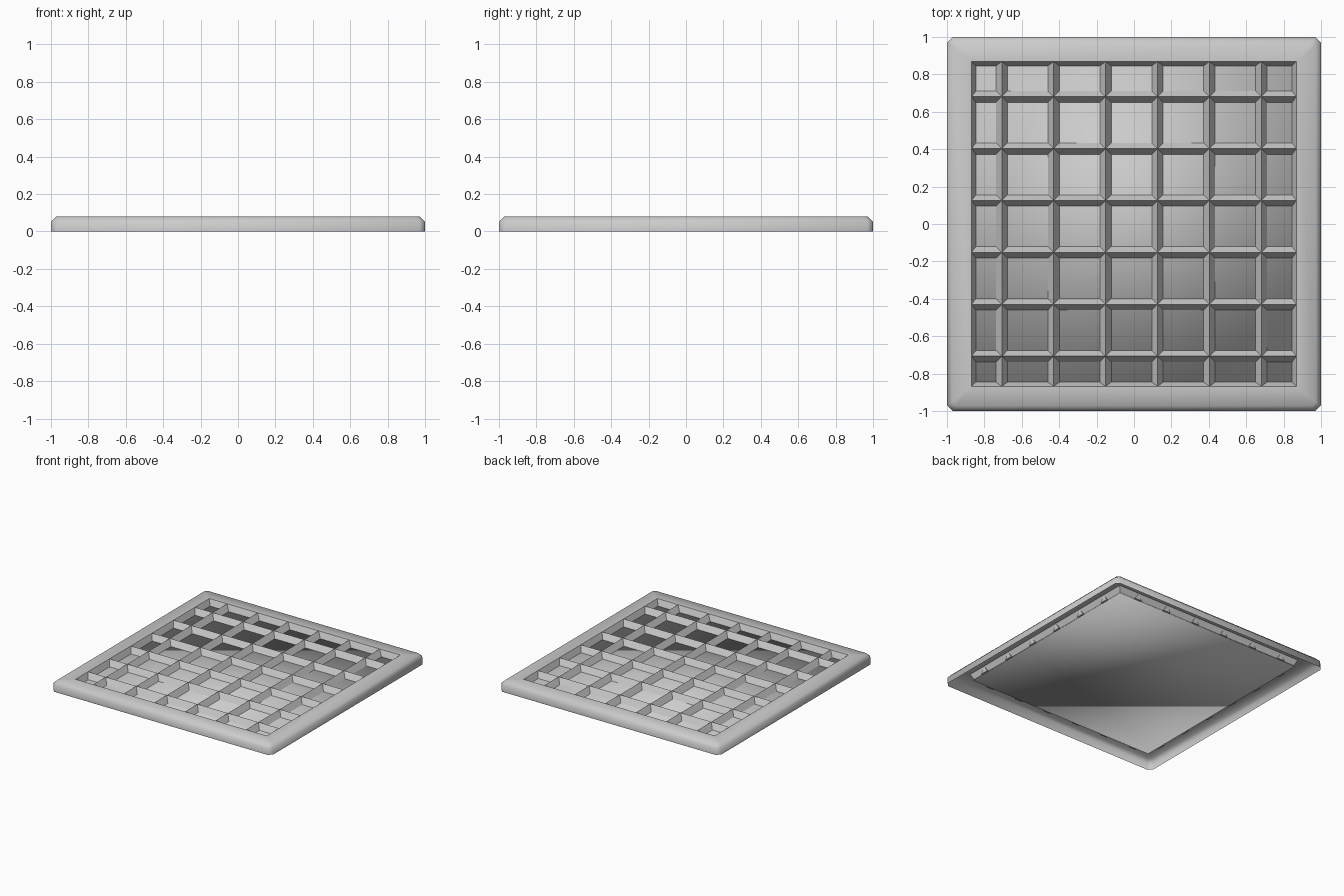
import bpy, bmesh, math

if "Cube" in bpy.data.objects:
    bpy.data.objects.remove(bpy.data.objects["Cube"])


def make_object(name, verts, faces, smooth_angle=None):
    mesh = bpy.data.meshes.new(name)
    mesh.from_pydata(verts, [], faces)
    bm = bmesh.new()
    bm.from_mesh(mesh)
    bmesh.ops.remove_doubles(bm, verts=bm.verts, dist=1e-5)
    bmesh.ops.dissolve_degenerate(bm, edges=bm.edges, dist=1e-5)
    bmesh.ops.recalc_face_normals(bm, faces=bm.faces)
    bm.to_mesh(mesh)
    bm.free()
    obj = bpy.data.objects.new(name, mesh)
    bpy.context.collection.objects.link(obj)
    if smooth_angle is not None:
        bpy.context.view_layer.objects.active = obj
        obj.select_set(True)
        bpy.ops.object.shade_smooth_by_angle(angle=math.radians(smooth_angle))
        obj.select_set(False)
    return obj


def ring(half, cut, z):
    """Square loop with clipped corners."""
    a, b = half, half - cut
    return [(a, -b, z), (a, b, z), (b, a, z), (-b, a, z),
            (-a, b, z), (-a, -b, z), (-b, -a, z), (b, -a, z)]


# Frame: hollow pressed shell with outer wall, chamfer, flat top, sloped inner flange
profile = [(1.0, 0.03, 0.0), (1.0, 0.03, 0.052), (0.972, 0.02, 0.08),
           (0.868, 0.0, 0.08), (0.845, 0.0, 0.03)]
verts, faces = [], []
for p in profile:
    verts += ring(*p)
for r in range(len(profile) - 1):
    for i in range(8):
        j = (i + 1) % 8
        faces.append((r * 8 + i, r * 8 + j, r * 8 + 8 + j, r * 8 + 8 + i))
frame = make_object("frame", verts, faces, 50)
# keep the outside of the open shell facing outwards
wall = max(frame.data.polygons, key=lambda f: f.center.x)
if wall.normal.x < 0:
    frame.data.flip_normals()

# Back panel: thin softly shaded slab under the grid
bpy.ops.mesh.primitive_cube_add(size=1, location=(0, 0, 0.029))
panel = bpy.context.object
panel.name = "back_panel"
panel.scale = (1.7, 1.7, 0.006)
bpy.ops.object.transform_apply(scale=True)
bpy.ops.object.shade_smooth()


# Grid bars: ridged prisms whose ends poke through the flange
def bar(name, pos, along_x):
    w, length, base, top = 0.033, 0.865, 0.028, 0.08
    pts = []
    for end in (-length, length):
        for off, z in ((-w, base), (w, base), (0, top)):
            c = pos + off
            pts.append((end, c, z) if along_x else (c, end, z))
    make_object(name, pts, [(0, 1, 2), (3, 5, 4), (0, 3, 4, 1),
                            (1, 4, 5, 2), (2, 5, 3, 0)])


for i in range(6):
    p = -0.707 + 0.2775 * i
    bar(f"cross_bar_{i + 1}", p, True)
    bar(f"long_bar_{i + 1}", p, False)
